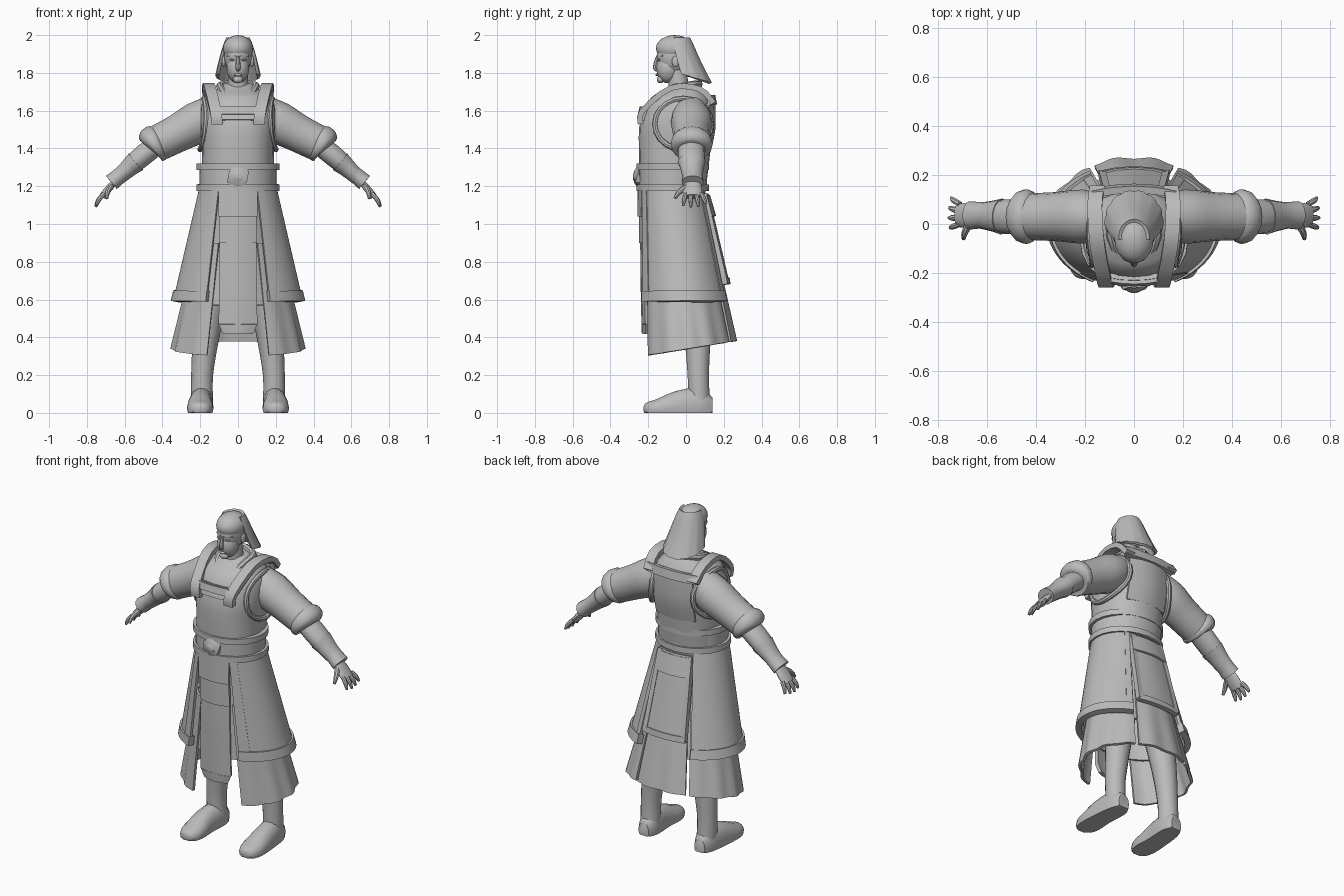
import bpy, bmesh, math
from mathutils import Vector

cube = bpy.data.objects.get("Cube")
if cube:
    bpy.data.objects.remove(cube, do_unlink=True)

GREY = (0.5, 0.5, 0.5, 1)
grey = bpy.data.materials.new("plain_grey")
grey.use_nodes = True
grey.diffuse_color = GREY
shader = next(node for node in grey.node_tree.nodes if node.type == 'BSDF_PRINCIPLED')
shader.inputs["Base Color"].default_value = GREY
parts = []


def finish(name, bm, thick=0, mirror=False):
    bmesh.ops.remove_doubles(bm, verts=bm.verts, dist=0.0005)
    bmesh.ops.recalc_face_normals(bm, faces=bm.faces)
    mesh = bpy.data.meshes.new(name)
    bm.to_mesh(mesh)
    bm.free()
    mesh.materials.append(grey)
    obj = bpy.data.objects.new(name, mesh)
    bpy.context.scene.collection.objects.link(obj)
    if thick:
        solid = obj.modifiers.new("thickness", 'SOLIDIFY')
        solid.thickness, solid.offset = thick, 0
    if mirror:
        obj.modifiers.new("mirror", 'MIRROR').use_mirror_merge = False
    parts.append(obj)


def skin(bm, rows, wrap=False):
    """Bridge neighbouring rows of points with quads."""
    rows = [[bm.verts.new(point) for point in row] for row in rows]
    for low, high in zip(rows, rows[1:]):
        count = len(low)
        for i in range(count if wrap else count - 1):
            j = (i + 1) % count
            bm.faces.new((low[i], low[j], high[j], high[i]))
    return rows


def smooth(points, steps=3):
    """Pass a soft curve through a few points of any dimension."""
    points = [Vector(point) for point in points]
    padded = [points[0]] + points + [points[-1]]
    result = []
    for a, b, c, d in zip(padded, padded[1:], padded[2:], padded[3:]):
        for k in range(steps):
            t = k / steps
            bend = (c - a) * t + (a * 2 - b * 5 + c * 4 - d) * t**2 + (b * 3 - a - c * 3 + d) * t**3
            result.append(b + bend / 2)
    return result + [points[-1]]


def power(value, exponent):
    return math.copysign(abs(value) ** exponent, value)


def tube(name, points, side='X', flat=1, sides=14, square=1, closed=False, mirror=False):
    """points: x, y, z, radius along the side axis and optionally the radius across it."""
    axis = Vector((1, 0, 0)) if side == 'X' else Vector((0, 1, 0))
    path = [tuple(p) if len(p) == 5 else tuple(p) + (p[3] * flat,) for p in points]
    path = path if closed else smooth(path)
    last = len(path) - 1
    rows = []
    for i, (x, y, z, along, across) in enumerate(path):
        before = path[i - 1] if i or closed else path[i]
        after = path[(i + 1) % len(path)] if closed else path[min(i + 1, last)]
        tangent = (Vector(after[:3]) - Vector(before[:3])).normalized()
        u = (axis - tangent * axis.dot(tangent)).normalized()
        v = tangent.cross(u)
        row = []
        for k in range(sides):
            angle = math.tau * k / sides
            point = Vector((x, y, z)) + u * along * power(math.cos(angle), square)
            point += v * across * power(math.sin(angle), square)
            point.z = max(point.z, 0)
            row.append(point)
        rows.append(row)
    bm = bmesh.new()
    rings = skin(bm, rows + rows[:1] if closed else rows, wrap=True)
    if not closed:
        bm.faces.new(rings[0])
        bm.faces.new(rings[-1])
    finish(name, bm, mirror=mirror)


def flare(z):
    """Robe cross-section at a height: centre y, half width, half depth."""
    drop = max(0, 1.18 - z) / 0.56
    return -0.07 + 0.06 * drop, 0.2 + 0.13 * drop, 0.175 + 0.065 * drop


def hair_shape(z):
    drop = max(0, 1.99 - z) / 0.245
    return -0.05 + 0.07 * drop**1.5, 0.05 + 0.07 * drop**0.7, 0.055 + 0.055 * drop**0.5


def sheet(name, top, bottom, start=0, end=360, shape=flare, out=0.0, thick=0.015,
          tilt=0, fold=0, mirror=False, levels=6, columns=24):
    """Cloth wrapped around the body between two heights and two angles."""
    rows = []
    for level in range(levels + 1):
        t = level / levels
        z = top + (bottom - top) * t
        row = []
        for k in range(columns + 1):
            angle = math.radians(start + (end - start) * k / columns)
            height = z + tilt * t * math.sin(angle)
            middle, width, depth = shape(height)
            ripple = 1 + fold * t * math.cos(angle * 14)
            row.append(((width + out) * ripple * math.cos(angle),
                        middle + (depth + out / 2) * ripple * math.sin(angle), height))
        rows.append(row)
    bm = bmesh.new()
    skin(bm, rows)
    finish(name, bm, thick, mirror)


def ribbon(name, points, width, end_width=None, thick=0.02, mirror=False, bow=0.0):
    """Strap facing front or back; bow moves its long edges in y."""
    end_width = end_width or width
    path = smooth(points)
    rows = []
    for i, (x, y, z) in enumerate(path):
        half = width + (end_width - width) * i / (len(path) - 1)
        rows.append([(x + half * k, y + bow * k * k, z) for k in (-1, -0.5, 0, 0.5, 1)])
    bm = bmesh.new()
    skin(bm, rows)
    finish(name, bm, thick, mirror)


def blob(name, centre, size, mirror=False, detail=3):
    bm = bmesh.new()
    bmesh.ops.create_icosphere(bm, subdivisions=detail, radius=1)
    for vert in bm.verts:
        vert.co = [c + s * p for c, s, p in zip(centre, size, vert.co)]
    finish(name, bm, mirror=mirror)


# Torso and neck
tube("torso", [(0, -0.07, 1.15, 0.19, 0.17), (0, -0.06, 1.4, 0.19, 0.19), (0, -0.05, 1.53, 0.2, 0.19),
               (0, -0.01, 1.65, 0.185, 0.155), (0, 0, 1.74, 0.08, 0.07)], sides=24, square=0.87)
tube("neck", [(0, -0.03, 1.66, 0.06), (0, -0.05, 1.82, 0.05)])

# Head and face
blob("skull", (0, -0.06, 1.89), (0.073, 0.095, 0.105))
blob("jaw", (0, -0.095, 1.825), (0.06, 0.062, 0.08))
blob("chin", (0, -0.135, 1.765), (0.027, 0.02, 0.02))
blob("ears", (0.075, -0.055, 1.86), (0.01, 0.02, 0.03), mirror=True)
blob("eyes", (0.03, -0.143, 1.87), (0.014, 0.008, 0.005), mirror=True)
blob("lips", (0, -0.153, 1.79), (0.022, 0.009, 0.007))
tube("nose", [(0, -0.15, 1.89, 0.008), (0, -0.162, 1.83, 0.014), (0, -0.15, 1.815, 0.009)], sides=8)
tube("brows", [(0.012, -0.15, 1.89, 0.006), (0.055, -0.124, 1.89, 0.005)], side='Y', sides=6, mirror=True)

# Swept back hair
blob("hair_crown", (0, -0.06, 1.93), (0.08, 0.1, 0.07))
sheet("hair_drape", 1.985, 1.785, -12, 192, shape=hair_shape, thick=0.015, tilt=-0.04, fold=0.025, levels=9)

# Collar, shoulder straps and chest plates
tube("lapels", [(0, 0.07, 1.74, 0.02), (0.09, 0.02, 1.735, 0.02), (0.08, -0.09, 1.7, 0.02),
                (0, -0.21, 1.58, 0.02)], sides=8, mirror=True)
ribbon("shoulder_straps", [(0.11, -0.24, 1.53), (0.12, -0.23, 1.6), (0.15, -0.08, 1.72),
                           (0.16, 0.07, 1.715), (0.15, 0.145, 1.64)], 0.03, thick=0.03, mirror=True)
ribbon("chest_panel", [(0, -0.24, 1.55), (0, -0.22, 1.62)], 0.1, bow=0.01)
ribbon("chest_bar", [(0, -0.245, 1.58), (0, -0.235, 1.62)], 0.1, bow=0.01)
ribbon("back_bar", [(0, 0.15, 1.63), (0, 0.14, 1.68)], 0.17, thick=0.03, bow=-0.02)
ribbon("back_plate", [(0, 0.145, 1.64), (0, 0.145, 1.5), (0, 0.12, 1.38)], 0.13, bow=-0.03)

# Armhole trim follows the side of the chest
armhole = []
for k in range(20):
    c, s = math.cos(math.tau * k / 20), math.sin(math.tau * k / 20)
    tuck = 0.03 if c < 0 else 0.06
    armhole.append((0.2 - tuck * c * c - 0.02 * max(s, 0), 0.15 * c - 0.015, 1.53 + 0.135 * s, 0.015))
tube("armhole_trim", armhole, sides=8, closed=True, mirror=True)

# Belt and buckle
sheet("belt", 1.31, 1.2, out=-0.005)
for name, height in (("belt_upper_rim", 1.32), ("belt_lower_rim", 1.21)):
    sheet(name, height, height - 0.035, out=0.007, thick=0.025, levels=1)
blob("buckle", (0, -0.252, 1.25), (0.065, 0.028, 0.065), detail=1)
blob("buckle_boss", (0, -0.266, 1.25), (0.035, 0.018, 0.035), detail=1)

# Robe layers
sheet("inner_skirt", 1.18, 0.57, out=-0.07)
sheet("lower_robe_sides", 0.9, 0.34, -62, 58, out=-0.05, tilt=0.04, fold=0.02, mirror=True)
sheet("lower_robe_back", 0.9, 0.34, 62, 118, out=-0.04, tilt=0.04, fold=0.02)
sheet("outer_panels", 1.18, 0.62, -58, 58, mirror=True)
sheet("outer_front_trim", 1.18, 0.62, -61, -49, out=0.007, mirror=True, columns=3)
sheet("outer_back_trim", 1.18, 0.62, 52, 59, out=0.007, mirror=True, columns=3)
sheet("outer_hem", 0.645, 0.59, -61, 59, out=0.002, thick=0.035, mirror=True, levels=1)

# Front tabard in layers
ribbon("front_tabard", [(0, -0.232, 1.18), (0, -0.232, 0.8), (0, -0.226, 0.47)], 0.09, 0.1, bow=0.02)
ribbon("front_tabard_tip", [(0, -0.226, 0.47), (0, -0.224, 0.42)], 0.1, 0.075, bow=0.02)
ribbon("front_upper_flap", [(0, -0.246, 1.18), (0, -0.248, 1.04)], 0.1, bow=0.02)
ribbon("front_middle_flap", [(0, -0.24, 1.04), (0, -0.24, 0.9)], 0.095, bow=0.02)

# Back tabard with raised border
ribbon("back_tabard", [(0, 0.11, 1.16), (0, 0.22, 0.69)], 0.11, 0.14, bow=-0.02)
ribbon("back_tabard_border", [(0.1, 0.095, 1.16), (0.13, 0.205, 0.69)], 0.014, thick=0.03, mirror=True)
ribbon("back_tabard_hem", [(0, 0.218, 0.715), (0, 0.223, 0.68)], 0.14, thick=0.026, bow=-0.018)
ribbon("back_upper_flap", [(0, 0.118, 1.15), (0, 0.15, 1.04)], 0.115, bow=-0.02)

# Arms
tube("sleeves", [(0.12, 0.02, 1.6, 0.09), (0.21, 0.03, 1.54, 0.11), (0.32, 0.03, 1.48, 0.1),
                 (0.44, 0.03, 1.42, 0.095)], side='Y', sides=16, mirror=True)
tube("sleeve_cuffs", [(0.41, 0.03, 1.44, 0.09), (0.43, 0.03, 1.43, 0.11), (0.46, 0.03, 1.41, 0.105),
                      (0.47, 0.03, 1.4, 0.07)], side='Y', flat=0.9, sides=16, mirror=True)
tube("forearms", [(0.43, 0.03, 1.42, 0.07), (0.53, 0.03, 1.34, 0.07), (0.66, 0.035, 1.22, 0.045)],
     side='Y', flat=0.8, mirror=True)
tube("bracers", [(0.54, 0.03, 1.33, 0.074), (0.61, 0.035, 1.27, 0.055), (0.67, 0.035, 1.22, 0.058)],
     side='Y', flat=0.8, mirror=True)
tube("palms", [(0.65, 0.035, 1.23, 0.04), (0.69, 0.035, 1.18, 0.05), (0.72, 0.035, 1.145, 0.046)],
     side='Y', flat=0.4, sides=10, mirror=True)

# Fingers fan out from the palm
for i, (name, reach) in enumerate((("index", 0.9), ("middle", 1), ("ring", 0.95), ("little", 0.8))):
    y = 0.027 * i
    tube(name + "_fingers", [(0.71, y, 1.16, 0.012),
                             (0.71 + 0.03 * reach, y * 1.3 - 0.01, 1.16 - 0.035 * reach, 0.012),
                             (0.71 + 0.044 * reach, y * 1.5 - 0.015, 1.16 - 0.07 * reach, 0.007)],
         side='Y', sides=8, mirror=True)
tube("thumbs", [(0.67, 0.005, 1.2, 0.016), (0.69, -0.035, 1.17, 0.014), (0.695, -0.06, 1.135, 0.008)],
     sides=8, mirror=True)

# Legs and boots
tube("legs", [(0.09, 0.02, 1, 0.09), (0.13, 0.04, 0.7, 0.09), (0.17, 0.06, 0.4, 0.07),
              (0.19, 0.065, 0.2, 0.058), (0.19, 0.07, 0.06, 0.058)], mirror=True)
tube("boots", [(0.19, 0.14, 0.03, 0.035, 0.05), (0.19, 0.08, 0.03, 0.06, 0.105), (0.2, -0.04, 0.03, 0.065, 0.09),
               (0.2, -0.15, 0.02, 0.07, 0.055), (0.2, -0.21, 0.02, 0.045, 0.035),
               (0.2, -0.225, 0.02, 0.01, 0.01)], square=0.9, mirror=True)

# Apply modifiers and shade smooth with crisp edges
bpy.ops.object.select_all(action='DESELECT')
for obj in parts:
    obj.select_set(True)
bpy.context.view_layer.objects.active = parts[0]
bpy.ops.object.convert(target='MESH')
bpy.ops.object.shade_smooth_by_angle(angle=math.radians(40))
